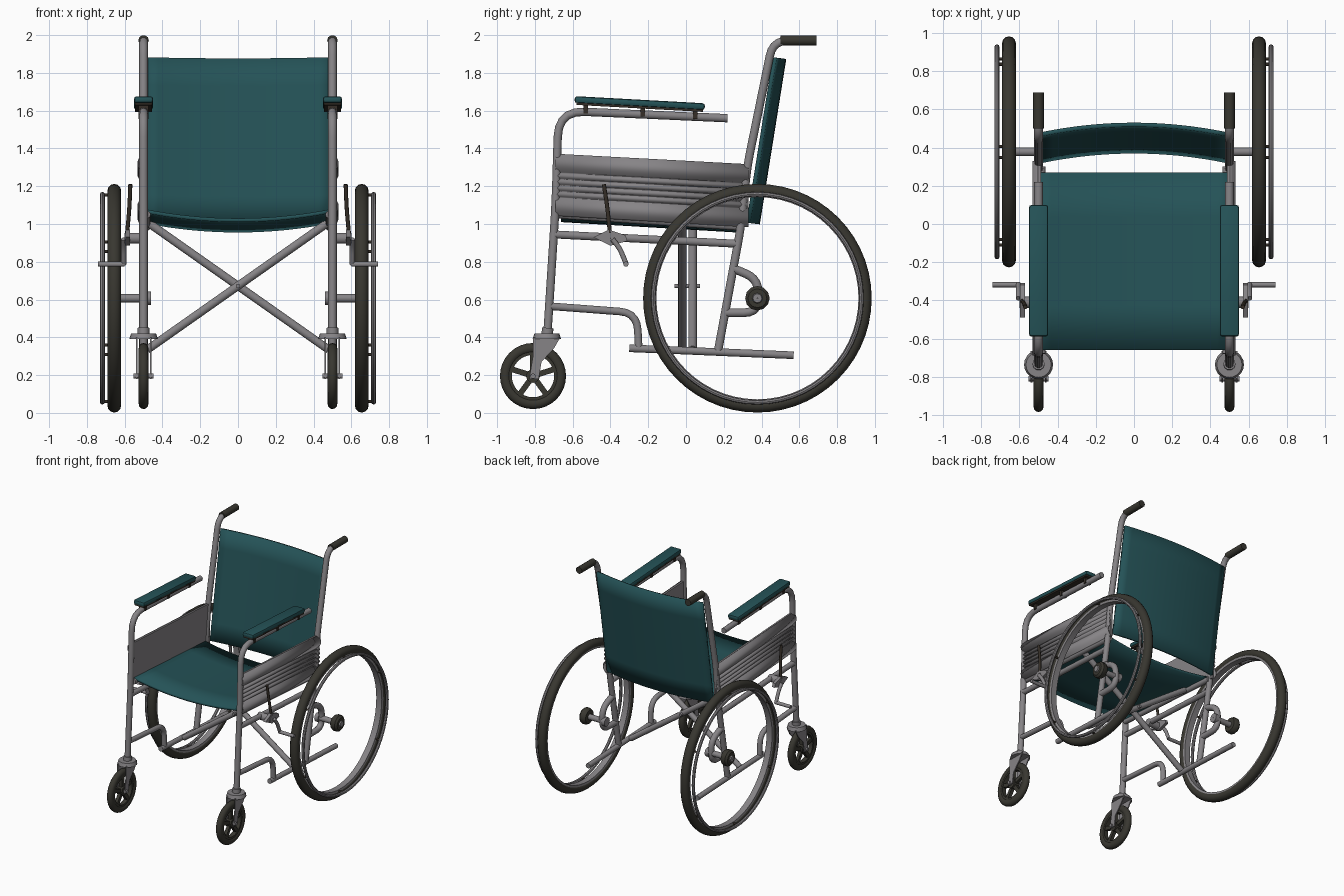
import bpy, bmesh, math
from mathutils import Vector, Matrix

cube = bpy.data.objects.get("Cube")
if cube:
    bpy.data.objects.remove(cube, do_unlink=True)


def material(name, color):
    mat = bpy.data.materials.new(name)
    mat.use_nodes = True
    mat.diffuse_color = (*color, 1)
    mat.node_tree.nodes["Principled BSDF"].inputs["Base Color"].default_value = (*color, 1)
    return mat


METAL = material("grey metal", (0.24, 0.23, 0.24))
RUBBER = material("dark rubber", (0.04, 0.038, 0.03))
FABRIC = material("teal fabric", (0.018, 0.085, 0.095))
TRIM = material("dark brown trim", (0.035, 0.027, 0.02))


def finish(name, mesh, mat, mirror=True, angle=35):
    """Link a mesh, shade it and mirror it to the other side."""
    mesh.materials.clear()
    mesh.materials.append(mat)
    mesh.shade_smooth()
    mesh.set_sharp_from_angle(angle=math.radians(angle))
    obj = bpy.data.objects.new(name, mesh)
    bpy.context.scene.collection.objects.link(obj)
    if mirror:
        obj.modifiers.new("Mirror", 'MIRROR').use_mirror_merge = False
    return obj


def from_bmesh(name, bm, mat, **options):
    bmesh.ops.recalc_face_normals(bm, faces=bm.faces)
    mesh = bpy.data.meshes.new(name)
    bm.to_mesh(mesh)
    bm.free()
    return finish(name, mesh, mat, **options)


def rounded(points, radius):
    """Replace the corners of a path with short arcs."""
    pts = [Vector(p) for p in points]
    out = [pts[0]]
    for a, b, c in zip(pts, pts[1:], pts[2:]):
        reach = min(radius, (a - b).length * 0.48, (c - b).length * 0.48)
        start, end = b + (a - b).normalized() * reach, b + (c - b).normalized() * reach
        for i in range(6):
            t = i / 5
            out.append(start * (1 - t) ** 2 + b * 2 * t * (1 - t) + end * t ** 2)
    return out + [pts[-1]]


def tube(name, points, r, mat=METAL, bend=0.08, mirror=True):
    path = rounded(points, bend)
    curve = bpy.data.curves.new(name, 'CURVE')
    curve.dimensions = '3D'
    curve.bevel_depth, curve.bevel_resolution, curve.use_fill_caps = r, 3, True
    spline = curve.splines.new('POLY')
    spline.points.add(len(path) - 1)
    for point, co in zip(spline.points, path):
        point.co = (*co, 1)
    temp = bpy.data.objects.new(name, curve)
    mesh = bpy.data.meshes.new_from_object(temp)
    bpy.data.objects.remove(temp)
    return finish(name, mesh, mat, mirror, 50)


def side_tube(name, x, yz, r, mat=METAL, bend=0.08):
    return tube(name, [(x, y, z) for y, z in yz], r, mat, bend)


def lathe(name, profile, center, mat, steps=48):
    """Revolve a closed (x, radius) profile about the x axis."""
    bm = bmesh.new()
    rows = []
    for i in range(steps):
        a = math.tau * i / steps
        rows.append([bm.verts.new((x, center[0] + r * math.cos(a), center[1] + r * math.sin(a)))
                     for x, r in profile])
    n = len(profile)
    for i in range(steps):
        p, q = rows[i], rows[(i + 1) % steps]
        for j in range(n):
            k = (j + 1) % n
            bm.faces.new((p[j], p[k], q[k], q[j]))
    return from_bmesh(name, bm, mat)


def ring(x, half_width, radius, depth, sides=12):
    angles = [math.tau * i / sides for i in range(sides)]
    return [(x + half_width * math.cos(a), radius + depth * math.sin(a)) for a in angles]


def box(name, center, size, mat, tilt=0, bevel=0):
    bm = bmesh.new()
    bmesh.ops.create_cube(bm, size=1, matrix=Matrix.Translation(center)
                          @ Matrix.Rotation(tilt, 4, 'X') @ Matrix.Diagonal((*size, 1)))
    if bevel:
        bmesh.ops.bevel(bm, geom=bm.edges[:], offset=bevel, segments=2, affect='EDGES', profile=0.5)
    return from_bmesh(name, bm, mat)


def plate(name, x0, x1, yz, mat):
    """Extrude a side outline from x0 to x1."""
    bm = bmesh.new()
    face = bm.faces.new([bm.verts.new((x0, y, z)) for y, z in yz])
    new = bmesh.ops.extrude_face_region(bm, geom=[face])["geom"]
    bmesh.ops.translate(bm, vec=(x1 - x0, 0, 0), verts=[v for v in new if isinstance(v, bmesh.types.BMVert)])
    return from_bmesh(name, bm, mat)


def sheet(name, point, nu, nv, thickness, mat, mirror=False):
    """Grid surface from a function of u and v, given thickness."""
    bm = bmesh.new()
    grid = [[bm.verts.new(point(i / nu, j / nv)) for j in range(nv + 1)] for i in range(nu + 1)]
    for i in range(nu):
        for j in range(nv):
            bm.faces.new((grid[i][j], grid[i + 1][j], grid[i + 1][j + 1], grid[i][j + 1]))
    obj = from_bmesh(name, bm, mat, mirror=mirror)
    solid = obj.modifiers.new("Thickness", 'SOLIDIFY')
    solid.thickness, solid.offset = thickness, 0
    return obj


# Fabric seat and backrest
def seat_point(u, v):
    side = 2 * u - 1
    return (side * 0.5, -0.66 + 0.93 * v, 1.02 - 0.055 * v + 0.05 * side ** 2)


def back_point(u, v):
    side = 2 * u - 1
    return (side * 0.485, 0.38 + 0.14 * v - 0.05 * side ** 2, 1.0 + 0.875 * v + 0.006 * side ** 2)


sheet("seat", seat_point, 16, 4, 0.02, FABRIC)
sheet("backrest", back_point, 16, 6, 0.022, FABRIC)


# Ribbed side panels with a smooth inner lining
def panel_point(u, v):
    bands = [0, 0.3, 0.4, 0.5, 0.6, 0.7, 1]
    low, high = next((a, b) for a, b in zip(bands, bands[1:]) if v <= b)
    bulge = math.sin(math.pi * (v - low) / (high - low)) * min(0.025, 0.13 * (high - low))
    y = -0.69 + 1.02 * u
    return (0.505 + bulge, y, 1.045 - 0.06 * u + v * (0.325 + 0.005 * u))


sheet("side_panel", panel_point, 1, 60, 0.006, METAL, mirror=True)
plate("panel_lining", 0.488, 0.502, [(-0.69, 1.045), (0.33, 0.985), (0.33, 1.315), (-0.69, 1.37)], METAL)

# Tubular frame
side_tube("front_upright_and_arm", 0.5, [(-0.735, 0.4), (-0.69, 1.1), (-0.675, 1.6), (0.22, 1.56)], 0.023, bend=0.14)
side_tube("back_post", 0.5, [(0.17, 0.33), (0.29, 0.98), (0.325, 1.31), (0.46, 1.97), (0.66, 1.972)], 0.023)
side_tube("handle_grip", 0.5, [(0.5, 1.972), (0.69, 1.972)], 0.028, RUBBER)
side_tube("seat_rail", 0.485, [(-0.68, 1.05), (0.3, 0.985)], 0.022)
side_tube("middle_rail", 0.5, [(-0.705, 0.945), (0.28, 0.895)], 0.022)
side_tube("bottom_rail", 0.5, [(-0.3, 0.342), (0.57, 0.305)], 0.021)
side_tube("front_lower_rail", 0.5, [(-0.725, 0.565), (-0.26, 0.53), (-0.25, 0.34)], 0.021, bend=0.1)
side_tube("axle_bracket", 0.5, [(0.25, 0.765), (0.38, 0.71), (0.385, 0.53), (0.21, 0.53)], 0.024)

# Folding cross braces and pivot bolt
for label, side, y in (("front", 1, -0.02), ("rear", -1, 0.035)):
    tube(label + "_cross_brace", [(-0.48 * side, y, 0.335), (0.48 * side, y, 1.01)], 0.023, mirror=False)
tube("pivot_bolt", [(0, -0.06, 0.672), (0, 0.075, 0.672)], 0.012, mirror=False)

# Armrests
slope = -0.055
box("armrest_pad", (0.5, -0.245, 1.64), (0.1, 0.69, 0.036), FABRIC, slope, 0.013)
box("armrest_base", (0.5, -0.245, 1.618), (0.09, 0.67, 0.012), TRIM, slope)
for label, y in (("front", -0.53), ("middle", -0.23), ("rear", 0.05)):
    box(label + "_armrest_clip", (0.5, y, 1.595 - 0.05 * (y + 0.23)), (0.054, 0.024, 0.05), TRIM)

# Large wheels with hand rings, hubs and axles
HUB = (0.378, 0.607)
lathe("tyre", ring(0.655, 0.036, 0.571, 0.034), HUB, RUBBER, 56)
lathe("wheel_rim", [(0.63, 0.535), (0.68, 0.535), (0.684, 0.556), (0.626, 0.556)], HUB, METAL, 56)
lathe("hand_ring", ring(0.718, 0.013, 0.551, 0.012, 8), HUB, METAL, 56)
for i in range(6):
    a = math.tau * (i + 0.45) / 6
    y, z = HUB[0] + 0.547 * math.cos(a), HUB[1] + 0.547 * math.sin(a)
    tube(f"hand_ring_peg_{i}", [(0.67, y, z), (0.718, y, z)], 0.008, TRIM)
tube("axle", [(0.48, *HUB), (0.67, *HUB)], 0.023)
lathe("axle_collar", [(0.46, 0.002), (0.46, 0.036), (0.492, 0.036), (0.492, 0.002)], HUB, METAL, 12)
lathe("wheel_hub", [(0.62, 0.002), (0.62, 0.055), (0.635, 0.065), (0.665, 0.065), (0.68, 0.05), (0.68, 0.002)],
      HUB, RUBBER, 12)
lathe("hub_cap", [(0.675, 0.002), (0.675, 0.03), (0.69, 0.024), (0.69, 0.002)], HUB, METAL, 8)

# Front casters
CASTER = (-0.81, 0.195)
lathe("caster_tyre", ring(0.5, 0.026, 0.147, 0.028), CASTER, RUBBER, 32)
lathe("caster_rim", [(0.482, 0.112), (0.518, 0.112), (0.518, 0.13), (0.482, 0.13)], CASTER, RUBBER, 32)
lathe("caster_hub", [(0.475, 0.002), (0.475, 0.036), (0.525, 0.036), (0.525, 0.002)], CASTER, RUBBER, 16)
for i in range(5):
    a = math.tau * i / 5 + math.pi / 2
    middle = (0.5, CASTER[0] + 0.075 * math.cos(a), CASTER[1] + 0.075 * math.sin(a))
    box(f"caster_spoke_{i}", middle, (0.026, 0.1, 0.03), RUBBER, a)
tube("caster_axle", [(0.448, *CASTER), (0.552, *CASTER)], 0.014)
outline = [(-0.81, 0.4), (-0.665, 0.4), (-0.7, 0.34), (-0.765, 0.27), (-0.78, 0.18), (-0.83, 0.18), (-0.81, 0.3)]
for label, x in (("inner", 0.459), ("outer", 0.533)):
    plate(label + "_fork_leg", x, x + 0.008, outline, METAL)
bm = bmesh.new()
bmesh.ops.create_cone(bm, cap_ends=True, segments=20, radius1=0.076, radius2=0.066, depth=0.03,
                      matrix=Matrix.Translation((0.5, -0.737, 0.405)))
from_bmesh("fork_crown", bm, METAL)
side_tube("fork_stem_collar", 0.5, [(-0.735, 0.41), (-0.732, 0.45)], 0.032)

# Brakes
tube("brake_clamp", [(0.48, -0.41, 0.925), (0.6, -0.41, 0.925)], 0.03)
plate("brake_plate", 0.572, 0.596, [(-0.49, 0.93), (-0.41, 0.97), (-0.32, 0.94), (-0.31, 0.91), (-0.4, 0.885)], METAL)
tube("brake_lever", [(0.59, -0.4, 0.92), (0.575, -0.415, 1.08), (0.57, -0.435, 1.21)], 0.011, TRIM)
side_tube("brake_arm", 0.605, [(-0.39, 0.92), (-0.35, 0.87), (-0.315, 0.785)], 0.014, bend=0.03)
tube("brake_shoe", [(0.6, -0.318, 0.787), (0.74, -0.318, 0.787)], 0.014)
